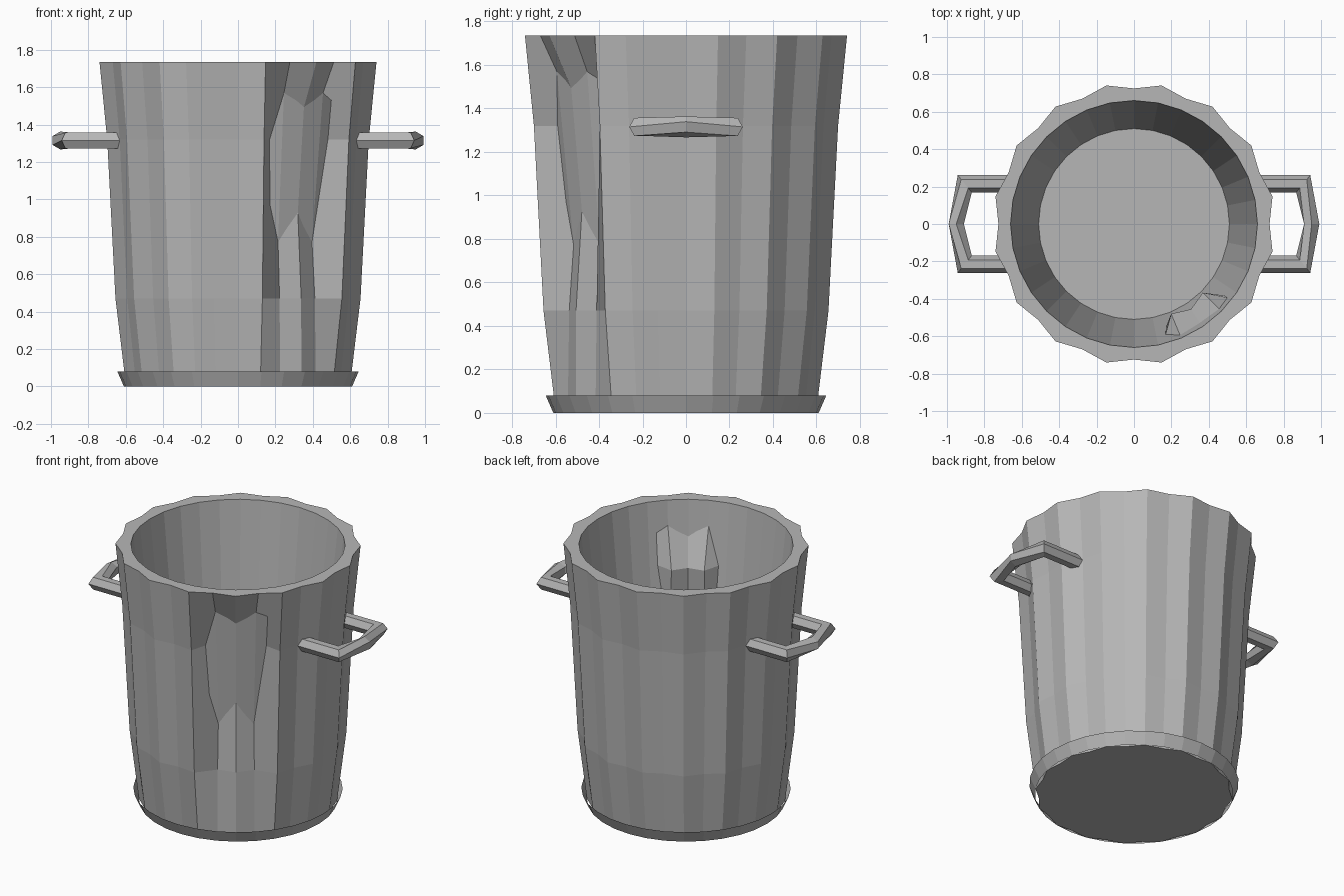
import bpy, bmesh, math
from mathutils import Vector

if "Cube" in bpy.data.objects:
    bpy.data.objects.remove(bpy.data.objects["Cube"])

metal = bpy.data.materials.new("grey_metal")
metal.use_nodes = True
GREY = (0.47, 0.47, 0.47, 1)
metal.diffuse_color = GREY
metal.node_tree.nodes["Principled BSDF"].inputs["Base Color"].default_value = GREY

SIDES = 32


def loft(name, rings, caps=True):
    """Join equal-length closed rings of points with quads."""
    bm = bmesh.new()
    loops = [[bm.verts.new(p) for p in ring] for ring in rings]
    n = len(loops[0])
    for a, b in zip(loops, loops[1:]):
        for i in range(n):
            j = (i + 1) % n
            bm.faces.new((a[i], a[j], b[j], b[i]))
    if caps:
        bm.faces.new(loops[0][::-1])
        bm.faces.new(loops[-1])
        bmesh.ops.recalc_face_normals(bm, faces=bm.faces)
    mesh = bpy.data.meshes.new(name)
    bm.to_mesh(mesh)
    bm.free()
    mesh.materials.append(metal)
    obj = bpy.data.objects.new(name, mesh)
    bpy.context.collection.objects.link(obj)
    return obj


def ring(z, radius, flute=1.0, dent=0.0):
    """Horizontal ring; even columns are grooves, three columns are pushed in."""
    points = []
    for i in range(SIDES):
        a = math.tau * i / SIDES
        r = radius * (flute if i % 2 == 0 else 1)
        if i in (26, 27, 28):
            r -= dent
        points.append((r * math.cos(a), r * math.sin(a), z))
    return points


# Fluted bucket wall with a dent, flat rim, tapered inside and floor
loft("bucket_body", [
    ring(0, 0.61, 0.965),
    ring(0.47, 0.668, 0.96, 0.06),
    ring(1.32, 0.713, 0.96, 0.165),
    ring(1.735, 0.755, 0.96),
    ring(1.735, 0.66),
    ring(0.3, 0.51),
])

# Thin flared band around the foot
loft("base_band", [ring(0, 0.61), ring(0.08, 0.645)], caps=False)


def handle(name, side):
    """Sweep a six-sided bar along a mitred path, twisted at the tip."""
    path = [Vector((side * x, y, 1.315)) for x, y in
            ((0.62, -0.215), (0.905, -0.215), (0.95, 0), (0.905, 0.215), (0.62, 0.215))]
    rings = []
    for i, p in enumerate(path):
        before = (p - path[max(i - 1, 0)]).normalized()
        after = (path[min(i + 1, 4)] - p).normalized()
        tangent = (before + after).normalized()
        across = tangent.cross(Vector((0, 0, 1)))
        stretch = 1 / max(tangent.dot(after if i < 4 else before), 0.5)
        twist = math.radians(30 if i == 2 else 0)
        points = []
        for k in range(6):
            a = math.tau * k / 6 + twist
            points.append(p + across * (0.046 * stretch * math.cos(a))
                          + Vector((0, 0, 0.048 * math.sin(a))))
        rings.append(points)
    loft(name, rings)


handle("left_handle", 1)
handle("right_handle", -1)
